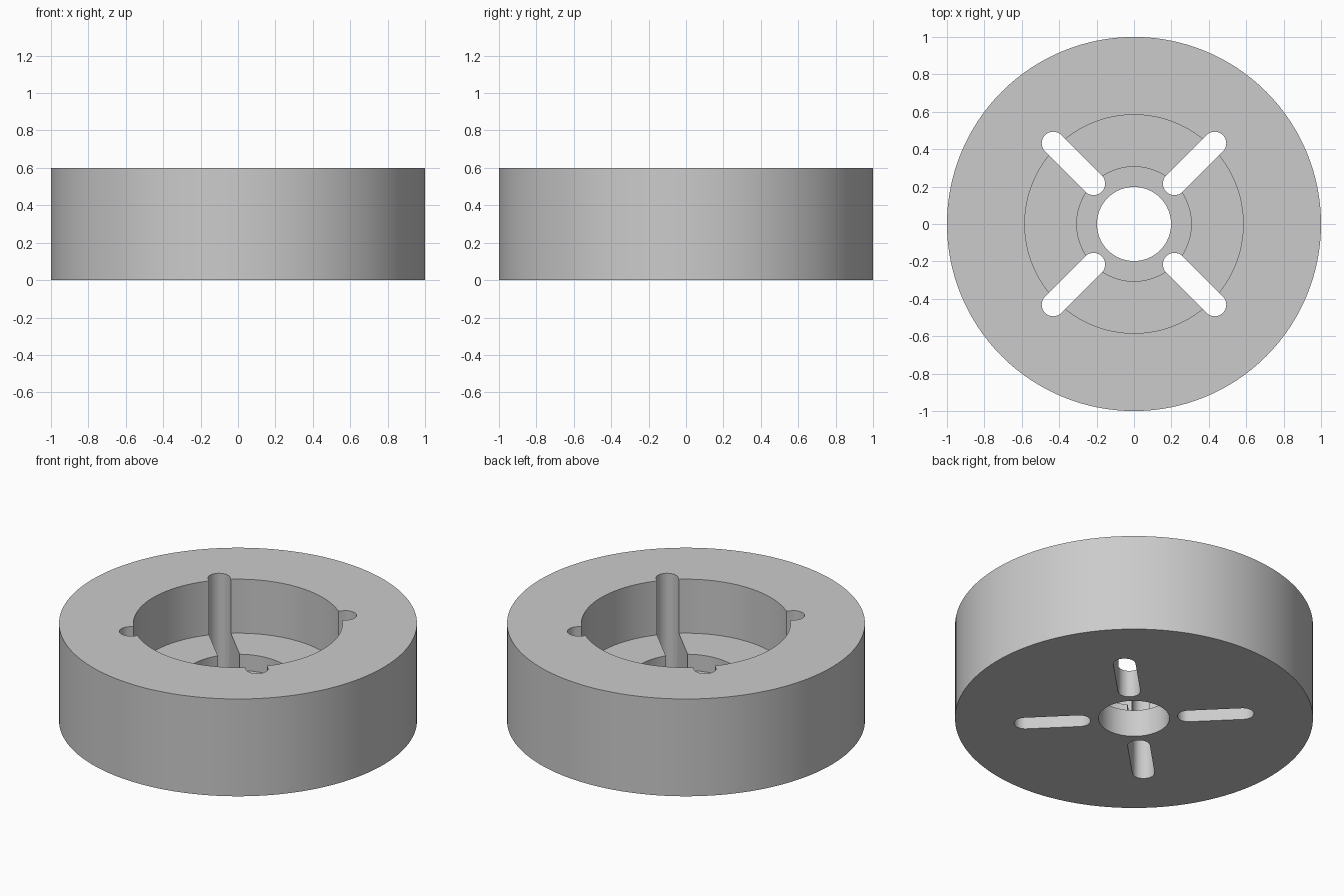
import bpy
import bmesh
from math import pi, cos, sin, radians

cube = bpy.data.objects.get("Cube")
if cube:
    bpy.data.objects.remove(cube, do_unlink=True)

HEIGHT = 0.6
FLOOR_Z, RECESS_Z = 0.267, 0.167
OUTER_R, BORE_R, RECESS_R, HOLE_R = 1.0, 0.584, 0.306, 0.198
SLOT_R, SLOT_IN, SLOT_OUT = 0.062, 0.306, 0.61

grey = bpy.data.materials.new("plain_grey")
grey.use_nodes = True
colour = (0.6, 0.6, 0.6, 1.0)
grey.diffuse_color = colour
grey.node_tree.nodes["Principled BSDF"].inputs["Base Color"].default_value = colour


def make_object(name, bm):
    bmesh.ops.recalc_face_normals(bm, faces=bm.faces)
    mesh = bpy.data.meshes.new(name)
    bm.to_mesh(mesh)
    bm.free()
    mesh.materials.append(grey)
    obj = bpy.data.objects.new(name, mesh)
    bpy.context.collection.objects.link(obj)
    return obj


def lathe(name, profile, steps=128):
    bm = bmesh.new()
    verts = [bm.verts.new((r, 0, z)) for r, z in profile]
    edges = [bm.edges.new((v, verts[i - 1])) for i, v in enumerate(verts)]
    bmesh.ops.spin(bm, geom=verts + edges, cent=(0, 0, 0), axis=(0, 0, 1),
                   angle=2 * pi, steps=steps, use_merge=True)
    bmesh.ops.remove_doubles(bm, verts=bm.verts, dist=1e-5)
    return make_object(name, bm)


def add_slot(bm, angle, steps=16):
    """Upright prism with round ends, running outward at the given angle."""
    outline = []
    for centre, start in ((SLOT_OUT, -pi / 2), (SLOT_IN, pi / 2)):
        for i in range(steps + 1):
            a = start + pi * i / steps
            x, y = centre + SLOT_R * cos(a), SLOT_R * sin(a)
            outline.append((x * cos(angle) - y * sin(angle),
                            x * sin(angle) + y * cos(angle)))
    face = bm.faces.new([bm.verts.new((x, y, -0.1)) for x, y in outline])
    top = bmesh.ops.extrude_face_region(bm, geom=[face], use_keep_orig=True)["geom"]
    bmesh.ops.translate(bm, vec=(0, 0, HEIGHT + 0.2),
                        verts=[v for v in top if isinstance(v, bmesh.types.BMVert)])


# Round body with a stepped bore
body = lathe("stepped_ring_body", [
    (HOLE_R, 0), (OUTER_R, 0), (OUTER_R, HEIGHT), (BORE_R, HEIGHT),
    (BORE_R, FLOOR_Z), (RECESS_R, FLOOR_Z), (RECESS_R, RECESS_Z), (HOLE_R, RECESS_Z)])

# Four diagonal slots cut right through
bm = bmesh.new()
for k in range(4):
    add_slot(bm, radians(45 + 90 * k))
cutter = make_object("slot_cutter", bm)
cutter.hide_render = True

cut = body.modifiers.new("slots", "BOOLEAN")
cut.operation = "DIFFERENCE"
cut.solver = "EXACT"
cut.object = cutter

bpy.ops.object.select_all(action="DESELECT")
body.select_set(True)
bpy.context.view_layer.objects.active = body
bpy.ops.object.modifier_apply(modifier=cut.name)
bpy.data.objects.remove(cutter, do_unlink=True)
bpy.ops.object.shade_smooth_by_angle(angle=radians(30))
